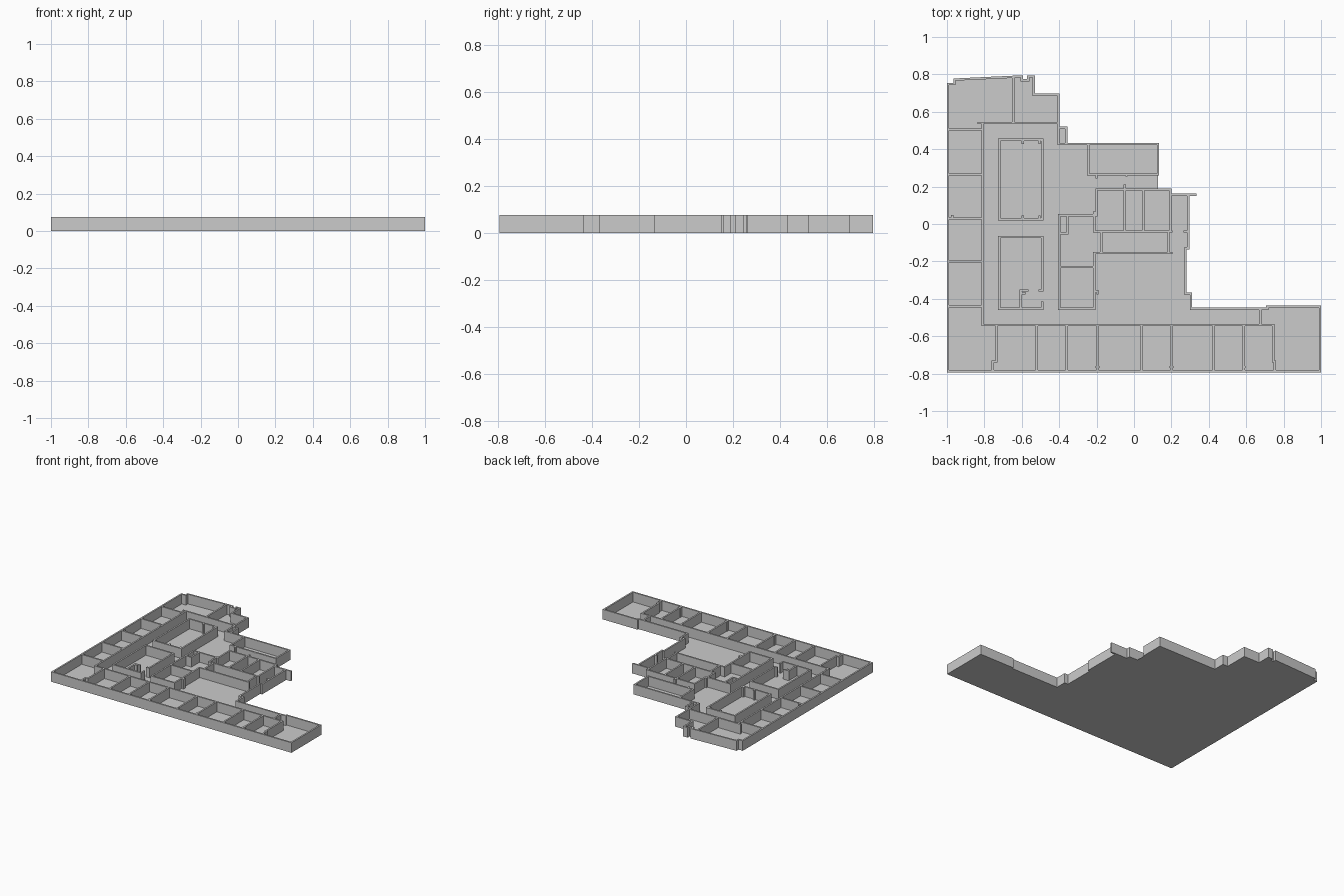
import bpy, bmesh
from mathutils import Matrix, Vector
import math

if "Cube" in bpy.data.objects:
    bpy.data.objects.remove(bpy.data.objects["Cube"])

H = 0.075    # wall height
T = 0.012    # wall thickness


def add_wall(bm, a, b):
    # Upright box along a centre line, lengthened to close the corners
    a, b = Vector(a), Vector(b)
    d = b - a
    mid = (a + b) / 2
    m = (Matrix.Translation((mid.x, mid.y, H / 2))
         @ Matrix.Rotation(math.atan2(d.y, d.x), 4, 'Z')
         @ Matrix.Diagonal((d.length + T, T, H, 1)))
    bmesh.ops.create_cube(bm, size=1, matrix=m)


def finish(bm, name):
    me = bpy.data.meshes.new(name)
    bm.to_mesh(me)
    bm.free()
    ob = bpy.data.objects.new(name, me)
    bpy.context.collection.objects.link(ob)
    return ob


def walls(name, *paths):
    bm = bmesh.new()
    for p in paths:
        for a, b in zip(p, p[1:]):
            add_wall(bm, a, b)
    return finish(bm, name)


def vert(x, y0, y1):
    return [(x, y0), (x, y1)]


def horiz(y, x0, x1):
    return [(x0, y), (x1, y)]


def rect(x0, y0, x1, y1):
    return [(x0, y0), (x1, y0), (x1, y1), (x0, y1), (x0, y0)]


# Outer wall runs, reused for the floor outline
north = [(-.994, .748), (-.96, .748), (-.96, .772), (-.6, .789), (-.6, .768),
         (-.565, .768), (-.565, .789), (-.536, .789), (-.536, .691),
         (-.404, .691), (-.404, .515), (-.362, .515), (-.362, .428), (.128, .428)]
east = [(.29, .156), (.29, -.13), (.275, -.13), (.275, -.373), (.305, -.373),
        (.305, -.453), (.713, -.453), (.713, -.442), (.994, -.442),
        (.994, -.787), (-.994, -.787)]
step = [(.128, .185), (.194, .185), (.194, .156)]

# Floor slab
bm = bmesh.new()
face = bm.faces.new([bm.verts.new((x, y, 0)) for x, y in north + step + east])
ext = bmesh.ops.extrude_face_region(bm, geom=[face])
bmesh.ops.translate(bm, vec=(0, 0, .002),
                    verts=[v for v in ext['geom'] if isinstance(v, bmesh.types.BMVert)])
bmesh.ops.recalc_face_normals(bm, faces=bm.faces)
finish(bm, "floor_slab")

# Perimeter
walls("outer_walls", north, east, vert(-.994, -.787, .748),
      vert(.128, .428, .265), horiz(.156, .194, .329))

# West row of rooms
walls("west_room_walls", vert(-.81, -.54, .54),
      *[horiz(y, -.994, -.81) for y in (.505, .265, .03, -.2, -.44)],
      vert(-.972, .03, .042))

# North rooms
walls("north_room_walls", horiz(.54, -.83, -.404), vert(-.645, .54, .785),
      vert(-.404, .515, .428), horiz(.428, -.404, -.362),
      vert(-.245, .428, .265), horiz(.265, -.245, .128),
      vert(-.2, .265, .25), vert(-.04, .265, .26))

# South row of rooms
walls("south_room_walls", horiz(-.54, -.81, .745), vert(.675, -.453, -.54),
      *[vert(x, -.54, -.787) for x in (-.52, -.36, -.195, .04, .2, .425, .587)],
      *[[(x, -.54), (x, -.735), (x + d, -.735), (x + d, -.787)]
        for x, d in ((-.735, -.02), (.745, .008))])
walls("south_room_piers", *[horiz(-.765, x - .004, x + .004) for x in (-.195, .2, .587)])

# Two courtyard blocks
walls("north_court_walls", rect(-.72, .025, -.49, .45),
      *[vert(x, y, y + s) for x in (-.595, -.505)
        for y, s in ((.45, -.015), (.025, .015))])
walls("south_court_walls",
      [(-.49, -.355), (-.49, -.07), (-.72, -.07), (-.72, -.453), (-.49, -.453), (-.49, -.42)],
      [(-.605, -.453), (-.605, -.355), (-.57, -.355)],
      horiz(-.37, -.605, -.585), horiz(-.355, -.505, -.49))

# Central core
walls("core_west_walls", vert(-.4, .047, -.453), horiz(.047, -.4, -.21),
      [(-.355, .047), (-.355, -.05), (-.4, -.05)],
      vert(-.212, .06, -.04), vert(-.212, -.155, -.453),
      horiz(-.23, -.4, -.212), horiz(-.453, -.4, -.212),
      [(-.212, -.36), (-.195, -.36), (-.195, -.37)])
walls("core_east_walls", horiz(.185, -.2, .194), horiz(-.04, -.212, .2),
      horiz(-.155, -.212, .2), vert(-.2, .185, .047),
      *[vert(x, .185, -.04) for x in (-.05, .05, .194)],
      vert(-.175, -.04, -.155), vert(.185, -.04, -.155),
      vert(-.05, .185, .205), horiz(-.04, .27, .29))
